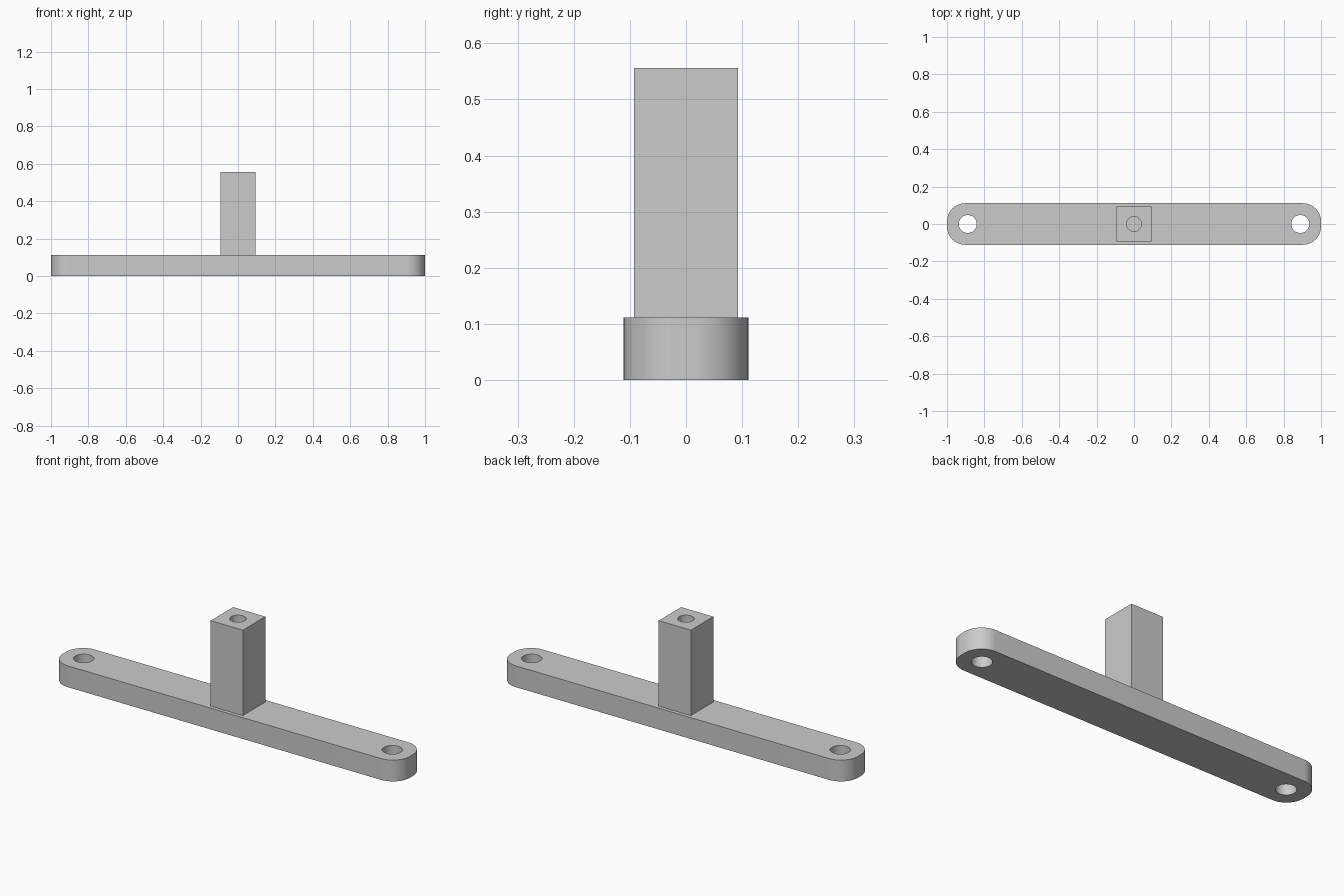
import bpy
import bmesh
import math

if "Cube" in bpy.data.objects:
    bpy.data.objects.remove(bpy.data.objects["Cube"], do_unlink=True)

BAR_L, BAR_W, BAR_H = 2.0, 0.222, 0.111
CORNER_R = 0.098
POST_W, POST_TOP = 0.185, 0.556

grey = bpy.data.materials.new("light_grey")
grey.use_nodes = True
grey.diffuse_color = (0.6, 0.6, 0.6, 1)
grey.node_tree.nodes["Principled BSDF"].inputs["Base Color"].default_value = (0.6, 0.6, 0.6, 1)


def box(name, length, width, bottom, top, corner=0):
    """Upright box standing at the origin, with optional rounded vertical corners."""
    bm = bmesh.new()
    bmesh.ops.create_cube(bm, size=1)
    for v in bm.verts:
        v.co = (v.co.x * length, v.co.y * width, bottom + (v.co.z + 0.5) * (top - bottom))
    if corner:
        upright = [e for e in bm.edges if abs(e.verts[0].co.z - e.verts[1].co.z) > 0.01]
        bmesh.ops.bevel(bm, geom=upright, offset=corner, segments=16, profile=0.5, affect='EDGES')
    mesh = bpy.data.meshes.new(name)
    bm.to_mesh(mesh)
    bm.free()
    mesh.materials.append(grey)
    obj = bpy.data.objects.new(name, mesh)
    bpy.context.collection.objects.link(obj)
    return obj


def drill(obj, x, radius, bottom, top):
    """Cut a round vertical hole and remove the cutter."""
    bpy.ops.mesh.primitive_cylinder_add(vertices=48, radius=radius, depth=top - bottom,
                                        location=(x, 0, (top + bottom) / 2))
    cutter = bpy.context.object
    cutter.hide_render = True
    cutter.data.materials.append(grey)
    mod = obj.modifiers.new("hole", 'BOOLEAN')
    mod.operation = 'DIFFERENCE'
    mod.solver = 'EXACT'
    mod.object = cutter
    bpy.context.view_layer.objects.active = obj
    bpy.ops.object.modifier_apply(modifier=mod.name)
    bpy.data.objects.remove(cutter, do_unlink=True)


# Flat mounting bar with a through hole near each end
bar = box("mounting_bar", BAR_L, BAR_W, 0, BAR_H, CORNER_R)
for side in (-1, 1):
    drill(bar, side * 0.889, 0.048, -0.1, BAR_H + 0.1)

# Square post with a blind hole in its top
post = box("square_post", POST_W, POST_W, BAR_H, POST_TOP)
drill(post, 0, 0.039, POST_TOP - 0.33, POST_TOP + 0.1)

# Smooth the round walls, keep the edges sharp
bpy.ops.object.select_all(action='DESELECT')
for obj in (bar, post):
    obj.select_set(True)
    bpy.context.view_layer.objects.active = obj
bpy.ops.object.shade_smooth_by_angle(angle=math.radians(30))
